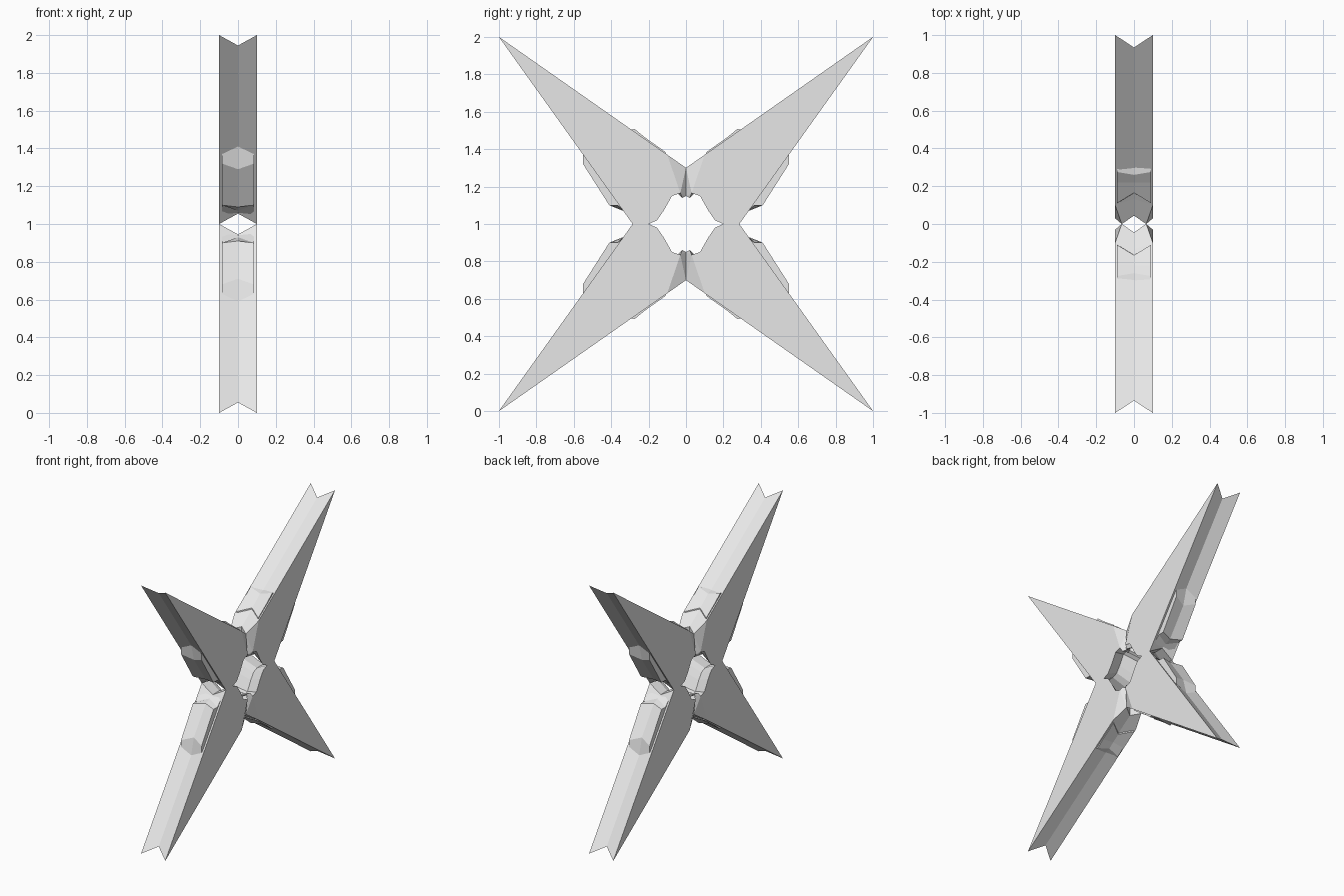
import bpy
import bmesh

cube = bpy.data.objects.get("Cube")
if cube:
    bpy.data.objects.remove(cube, do_unlink=True)

steel = bpy.data.materials.new("light_grey_steel")
steel.use_nodes = True
COLOUR = (0.8, 0.8, 0.8, 1)
steel.diffuse_color = COLOUR
steel.node_tree.nodes["Principled BSDF"].inputs["Base Color"].default_value = COLOUR

HALF = 0.1            # half thickness of the star
PIVOT = (0.4, 0.5)    # centre that the recessed middle loop shrinks towards
SHRINK = 0.89


def loft(name, rim, middle, half, caps, dips={}):
    """Join rim, middle and mirrored rim loops (y, z), then mirror to four arms."""
    bm = bmesh.new()
    loops = []
    for side, points in ((1, rim), (0, middle), (-1, rim)):
        loops.append([bm.verts.new((side * dips.get(i, half), y, z))
                      for i, (y, z) in enumerate(points)])
    n = len(rim)
    for a, b in zip(loops, loops[1:]):
        for i in range(n):
            j = (i + 1) % n
            bm.faces.new((a[i], a[j], b[j], b[i]))
    for cap in caps:
        for ring in (loops[0], loops[2]):
            bm.faces.new([ring[i] for i in cap])
    bmesh.ops.recalc_face_normals(bm, faces=bm.faces)
    bmesh.ops.triangulate(bm, faces=[f for f in bm.faces if len(f.verts) > 4])
    mesh = bpy.data.meshes.new(name)
    bm.to_mesh(mesh)
    bm.free()
    mesh.materials.append(steel)
    obj = bpy.data.objects.new(name, mesh)
    obj.location.z = 1
    bpy.context.collection.objects.link(obj)
    mirror = obj.modifiers.new("four_arms", 'MIRROR')
    mirror.use_axis = (False, True, True)
    mirror.use_mirror_merge = False
    return obj


# Arm blade: tip, upper edge, seam, scalloped centre hole, side notch
blade = [(1, 1), (0.1, 0.37), (0, 0.3), (0, 0.15), (0.02, 0.14), (0.03, 0.165),
         (0.075, 0.15), (0.12, 0.07), (0.155, 0.02), (0.2, 0), (0.285, 0)]
groove = [tuple(c + (v - c) * SHRINK for v, c in zip(p, PIVOT)) for p in blade]
last = len(blade)
loft("star_arms", blade, groove, HALF,
     caps=[[1, 2, 3, 4, 5], [0, 1] + list(range(5, last))],
     dips={2: 0.065, 3: 0.065, 4: 0.085})

# Raised blocks in the grooves of the front and back edges
loft("side_edge_blocks",
     [(0.31, 0.05), (0.365, 0.1), (0.41, 0.1), (0.55, 0.32), (0.55, 0.37), (0.45, 0.27)],
     [(0.31, 0.06), (0.335, 0.07), (0.38, 0.09), (0.52, 0.29), (0.552, 0.41), (0.45, 0.27)],
     0.085, caps=[range(6)])

# Raised blocks in the grooves of the upper and lower edges
loft("upper_edge_blocks",
     [(0.11, 0.35), (0.11, 0.385), (0.22, 0.463), (0.275, 0.508), (0.295, 0.503), (0.25, 0.45)],
     [(0.16, 0.37), (0.165, 0.415), (0.22, 0.453), (0.26, 0.485), (0.3, 0.5), (0.25, 0.45)],
     0.09, caps=[range(6)])
